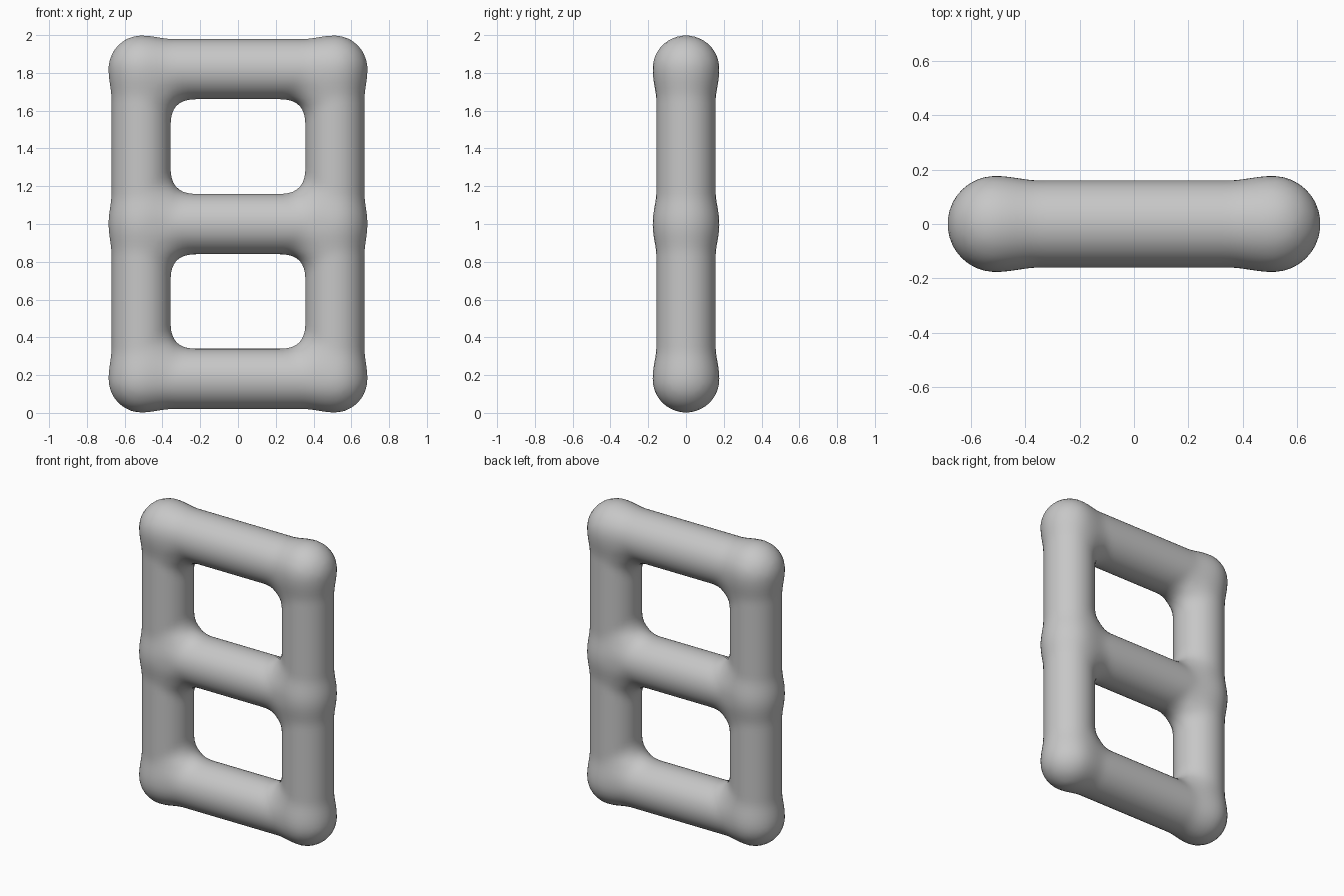
import bpy
import bmesh
from math import pi
from mathutils import Vector, Matrix

cube = bpy.data.objects.get("Cube")
if cube:
    bpy.data.objects.remove(cube, do_unlink=True)

# Tube layout: two posts and three rungs, each (start, end, radius)
POST_X, RUNG_X = 0.513, 0.505
POST_R, RUNG_R = 0.157, 0.16
LOW, MID, HIGH = 0.18, 1.0, 1.82
RUNG_Z = (LOW, MID, HIGH)
posts = [(Vector((s * POST_X, 0, LOW - 0.003)), Vector((s * POST_X, 0, HIGH + 0.003)), POST_R)
         for s in (-1, 1)]
rungs = [(Vector((-RUNG_X, 0, z)), Vector((RUNG_X, 0, z)), RUNG_R) for z in RUNG_Z]


def add_tube(bm, start, end, radius):
    """Cylinder with a ball on each end."""
    axis = end - start
    turn = axis.to_track_quat('Z', 'Y').to_matrix().to_4x4()
    place = Matrix.Translation((start + end) / 2) @ turn
    bmesh.ops.create_cone(bm, cap_ends=True, segments=32, radius1=radius,
                          radius2=radius, depth=axis.length, matrix=place)
    for p in (start, end):
        bmesh.ops.create_uvsphere(bm, u_segments=32, v_segments=16, radius=radius,
                                  matrix=Matrix.Translation(p))


def tube_distance(p, tube):
    start, end, radius = tube
    axis = end - start
    t = max(0.0, min(1.0, (p - start).dot(axis) / axis.length_squared))
    return (p - start - axis * t).length - radius


def clamp(v):
    return max(0.0, min(1.0, v))


def frame_distance(p):
    """Soft union of posts and rungs, with wider fillets inside the openings."""
    a = min(tube_distance(p, t) for t in posts)
    b = min(tube_distance(p, t) for t in rungs)
    gap = min(abs(p.z - z) for z in RUNG_Z) if LOW < p.z < HIGH else 0.0
    inward = clamp((POST_X - abs(p.x)) / POST_R) * clamp(gap / POST_R)
    k = 0.072 + 0.06 * inward
    h = max(k - abs(a - b), 0.0)
    return min(a, b) - h * h / (4 * k)


def settle(p):
    """Move a point onto the softened surface."""
    e = 0.002
    for _ in range(4):
        d = frame_distance(p)
        grad = Vector([(frame_distance(p + o) - frame_distance(p - o)) / (2 * e)
                       for o in (Vector((e, 0, 0)), Vector((0, e, 0)), Vector((0, 0, e)))])
        if grad.length < 0.1:
            break
        p = p - grad * (d / grad.length_squared)
    return p


# Rough frame, fused into one skin
bm = bmesh.new()
for tube in posts + rungs:
    add_tube(bm, *tube)
mesh = bpy.data.meshes.new("tube_frame")
bm.to_mesh(mesh)
bm.free()
frame = bpy.data.objects.new("tube_frame", mesh)
bpy.context.collection.objects.link(frame)
remesh = frame.modifiers.new("fuse", 'REMESH')
remesh.mode = 'VOXEL'
remesh.voxel_size = 0.028
bpy.context.view_layer.update()
graph = bpy.context.evaluated_depsgraph_get()
fused = bpy.data.meshes.new_from_object(frame.evaluated_get(graph))
frame.modifiers.clear()
frame.data = fused
bpy.data.meshes.remove(mesh)
fused.name = "tube_frame"

# Swollen joints and filleted inner corners
bm = bmesh.new()
bm.from_mesh(fused)
for _ in range(2):
    bmesh.ops.smooth_vert(bm, verts=bm.verts, factor=0.5,
                          use_axis_x=True, use_axis_y=True, use_axis_z=True)
    for v in bm.verts:
        v.co = settle(v.co.copy())
bmesh.ops.recalc_face_normals(bm, faces=bm.faces)
for f in bm.faces:
    f.smooth = True
    f.material_index = 0
bm.to_mesh(fused)
bm.free()

# Plain grey finish
grey = bpy.data.materials.new("light_grey")
grey.use_nodes = True
colour = (0.57, 0.57, 0.57, 1)
grey.diffuse_color = colour
grey.node_tree.nodes["Principled BSDF"].inputs["Base Color"].default_value = colour
fused.materials.clear()
fused.materials.append(grey)
